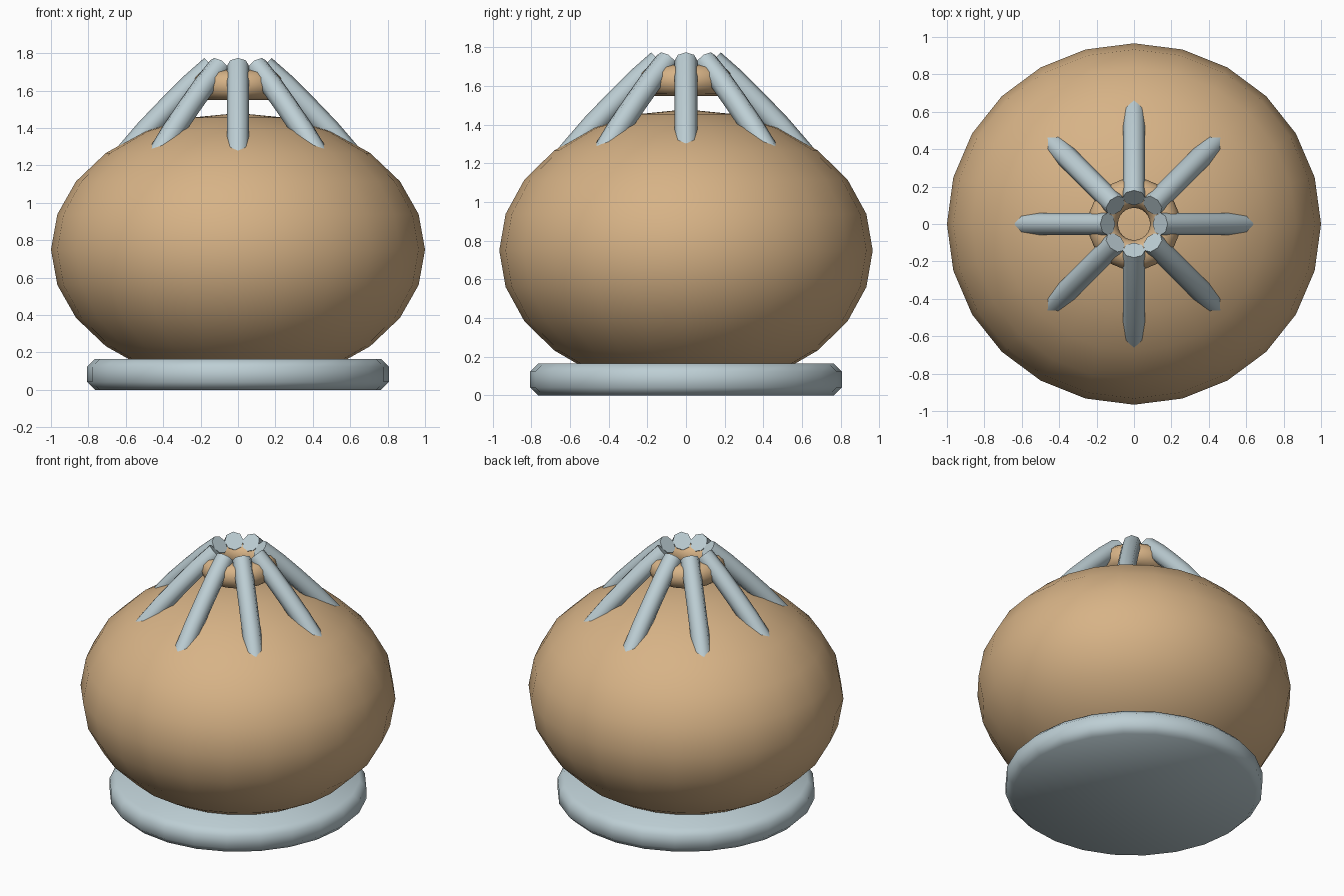
import bpy, bmesh, math
from mathutils import Vector

if "Cube" in bpy.data.objects:
    bpy.data.objects.remove(bpy.data.objects["Cube"])


def material(name, rgb):
    m = bpy.data.materials.new(name)
    m.diffuse_color = (*rgb, 1)
    m.use_nodes = True
    m.node_tree.nodes["Principled BSDF"].inputs["Base Color"].default_value = m.diffuse_color
    return m


tan = material("warm tan", (0.68, 0.45, 0.24))
grey = material("pale blue grey", (0.51, 0.62, 0.66))


def finish(name, mat, angle=60):
    ob = bpy.context.object
    ob.name = name
    ob.data.materials.append(mat)
    bpy.ops.object.transform_apply(location=False, rotation=False, scale=True)
    bpy.ops.object.shade_smooth_by_angle(angle=math.radians(angle))
    return ob


# Squashed round body
bpy.ops.mesh.primitive_uv_sphere_add(segments=24, ring_count=12, location=(0, 0, 0.75))
bpy.context.object.scale = (1, 0.966, 0.73)
finish("body", tan)

# Floating ring at the top
bpy.ops.mesh.primitive_torus_add(major_segments=24, minor_segments=12, major_radius=0.166,
                                 minor_radius=0.08, location=(0, 0, 1.63))
finish("top_ring", tan)


# Base disc with rounded rim, revolved as a stack of circles
def base_disc(profile, n=24):
    bm = bmesh.new()
    rings = [[bm.verts.new((r * math.cos(2 * math.pi * i / n), r * math.sin(2 * math.pi * i / n), z))
              for i in range(n)] for r, z in profile]
    for a, b in zip(rings, rings[1:]):
        for i in range(n):
            j = (i + 1) % n
            bm.faces.new((a[i], a[j], b[j], b[i]))
    bm.faces.new(rings[0][::-1])
    bm.faces.new(rings[-1])
    return bm


def add_bmesh(bm, name, mat, angle):
    bmesh.ops.recalc_face_normals(bm, faces=bm.faces)
    me = bpy.data.meshes.new(name)
    bm.to_mesh(me)
    bm.free()
    ob = bpy.data.objects.new(name, me)
    bpy.context.collection.objects.link(ob)
    bpy.ops.object.select_all(action='DESELECT')
    ob.select_set(True)
    bpy.context.view_layer.objects.active = ob
    finish(name, mat, angle)


add_bmesh(base_disc([(0.765, 0), (0.807, 0.042), (0.807, 0.123), (0.765, 0.165)]),
          "base_disc", grey, 50)

# Eight bent rods leaning from the ring down into the body
PATH = [(0.14, 1.73), (0.25, 1.633), (0.36, 1.523), (0.485, 1.393), (0.606, 1.252), (0.69, 1.14)]


def rod(turn, radius=0.06, sides=8):
    bm = bmesh.new()
    out = Vector((math.cos(turn), math.sin(turn), 0))
    up = Vector((0, 0, 1))
    side = up.cross(out)
    pts = [out * r + up * z for r, z in PATH]
    rings = []
    for i, p in enumerate(pts):
        d = (pts[min(i + 1, len(pts) - 1)] - pts[max(i - 1, 0)]).normalized()
        nrm = d.cross(side)
        rings.append([bm.verts.new(p + radius * (side * math.cos(a) + nrm * math.sin(a)))
                      for a in (2 * math.pi * k / sides for k in range(sides))])
    for a, b in zip(rings, rings[1:]):
        for k in range(sides):
            j = (k + 1) % sides
            bm.faces.new((a[k], a[j], b[j], b[k]))
    bm.faces.new(rings[0])
    bm.faces.new(rings[-1])
    return bm


for i in range(8):
    add_bmesh(rod(i * math.pi / 4), f"rod_{i + 1}", grey, 60)
